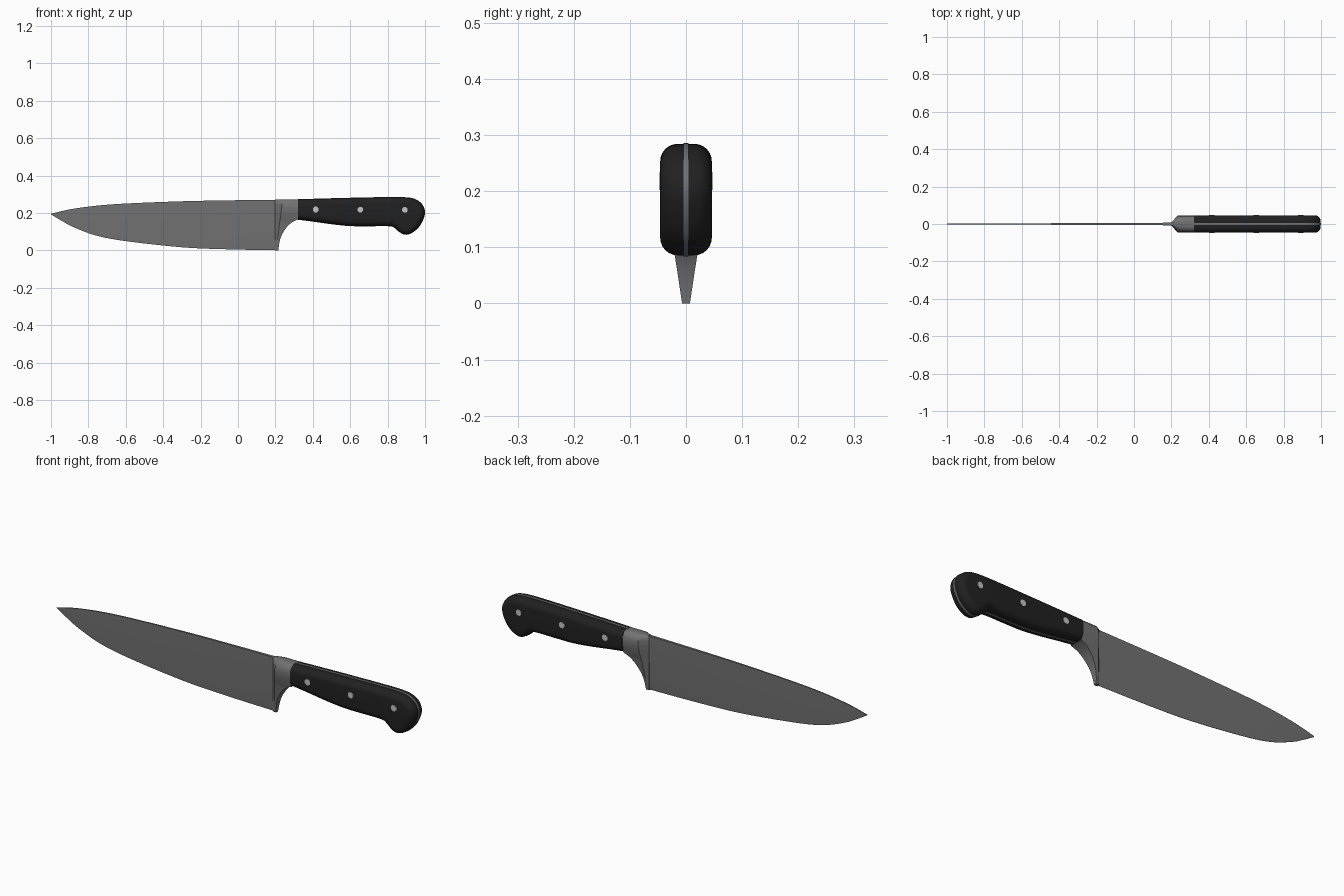
import bpy, bmesh, math
from mathutils import Vector

if "Cube" in bpy.data.objects:
    bpy.data.objects.remove(bpy.data.objects["Cube"])


def material(name, v):
    m = bpy.data.materials.new(name)
    m.diffuse_color = (v, v, v, 1)
    m.use_nodes = True
    m.node_tree.nodes["Principled BSDF"].inputs["Base Color"].default_value = m.diffuse_color
    return m


STEEL = material("steel grey", 0.17)
BLACK = material("handle black", 0.015)
SILVER = material("rivet silver", 0.55)


def smooth_path(pts, n):
    """Catmull-Rom curve through tuples of any length."""
    out = []
    for i in range(len(pts) - 1):
        a, b, c, d = (pts[max(i - 1, 0)], pts[i], pts[i + 1], pts[min(i + 2, len(pts) - 1)])
        for k in range(n):
            t = k / n
            out.append(tuple(0.5 * (2 * q + (r - p) * t + (2 * p - 5 * q + 4 * r - s) * t * t
                                    + (3 * q - p - 3 * r + s) * t ** 3)
                             for p, q, r, s in zip(a, b, c, d)))
    out.append(pts[-1])
    return out


def loft(name, rings, mat):
    """Closed skin over a row of equal-length rings, capped at both ends."""
    bm = bmesh.new()
    rows = [[bm.verts.new(p) for p in ring] for ring in rings]
    for r, s in zip(rows, rows[1:]):
        for i in range(len(r)):
            j = (i + 1) % len(r)
            bm.faces.new((r[i], r[j], s[j], s[i]))
    bm.faces.new(rows[0])
    bm.faces.new(rows[-1])
    bmesh.ops.recalc_face_normals(bm, faces=bm.faces)
    me = bpy.data.meshes.new(name)
    bm.to_mesh(me)
    bm.free()
    me.materials.append(mat)
    ob = bpy.data.objects.new(name, me)
    bpy.context.collection.objects.link(ob)
    bpy.ops.object.select_all(action='DESELECT')
    ob.select_set(True)
    bpy.context.view_layer.objects.active = ob
    bpy.ops.object.shade_smooth_by_angle(angle=math.radians(32))
    return ob


# Blade: stations of x, edge height, spine height, half thickness
stations = [(-1, .193, .196, .0015), (-.94, .157, .211, .002), (-.88, .125, .223, .0024),
            (-.76, .080, .239, .003), (-.6, .050, .251, .0035), (-.3, .017, .263, .0045),
            (-.05, .006, .268, .0055), (.206, .001, .271, .007)]
rings = []
for x, lo, hi, s in smooth_path(stations, 5):
    h = hi - lo
    side = [(hi, s), (lo + .13 * h, s * .65), (lo, .0007)]
    rings.append([(x, -w, z) for z, w in side] + [(x, w, z) for z, w in reversed(side)])
loft("blade", rings, STEEL)

# Bolster: height, crest x, rear x, half width
rows = [(0, .203, .216, .007), (.03, .207, .219, .0115), (.06, .211, .225, .016),
        (.085, .215, .235, .02), (.11, .218, .25, .0245), (.13, .220, .265, .028),
        (.15, .223, .287, .031), (.16, .224, .306, .033), (.166, .225, .32, .035),
        (.2, .23, .32, .042), (.225, .233, .32, .045), (.248, .236, .32, .043),
        (.262, .238, .32, .036), (.27, .24, .32, .026), (.273, .24, .32, .016)]
rings = []
for z, crest, rear, w in rows:
    side = [(.199, .007), (crest, w), (rear, w)]
    rings.append([(x, -y, z) for x, y in side] + [(x, y, z) for x, y in reversed(side)])
loft("bolster", rings, STEEL)

# Handle side outline, from top front round the butt to bottom front
outline = smooth_path([(.32, .272), (.45, .276), (.6, .280), (.8, .284), (.89, .283), (.945, .274),
                       (.982, .248), (.998, .21), (.99, .168), (.963, .122), (.925, .093),
                       (.892, .086), (.863, .1), (.84, .12), (.81, .131), (.7, .131), (.6, .132),
                       (.5, .142), (.4, .156), (.32, .166)], 4)


def inset(d, y):
    ring = []
    last = len(outline) - 1
    for i, (x, z) in enumerate(outline):
        a, b = Vector(outline[max(i - 1, 0)]), Vector(outline[min(i + 1, last)])
        t = (b - a).normalized()
        n = Vector((t.y, -t.x))
        if i in (0, last):
            n = Vector((0, -1 if i == 0 else 1))
        ring.append((x + n.x * d, y, z + n.y * d))
    return ring


R, HALF = .031, .046
arc = [(HALF - R + R * math.sin(a), R * (1 - math.cos(a)))
       for a in (math.radians(15 * k) for k in range(7))]
layers = [(-y, d) for y, d in reversed(arc)] + arc
loft("handle", [inset(d, y) for y, d in layers], BLACK)

# Full tang showing as a thin strip round the handle
loft("tang", [inset(-.0018, y) for y in (-.0045, .0045)], STEEL)

# Rivets
for i, (x, z) in enumerate([(.416, .219), (.654, .218), (.892, .217)]):
    ring = [(x + .016 * math.cos(k * math.pi / 4 + .39), z + .016 * math.sin(k * math.pi / 4 + .39))
            for k in range(8)]
    loft(f"rivet_{i + 1}", [[(px, y, pz) for px, pz in ring] for y in (-.0468, .0468)], SILVER)
